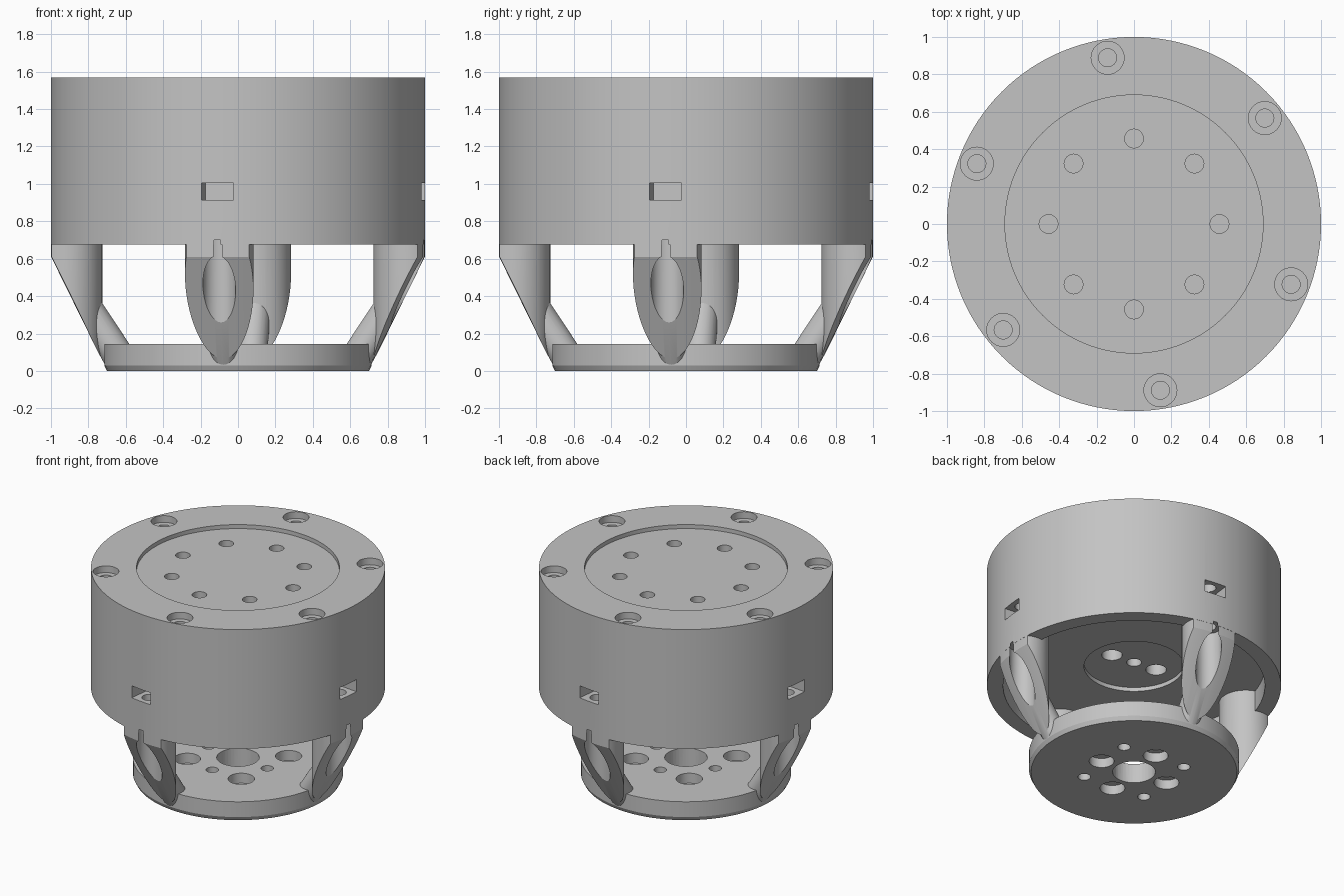
import bpy, bmesh
from math import radians, pi, cos, sin
from mathutils import Matrix, Vector

cube = bpy.data.objects.get("Cube")
if cube:
    bpy.data.objects.remove(cube, do_unlink=True)

grey = bpy.data.materials.new("plain grey")
grey.use_nodes = True
grey.diffuse_color = (0.55, 0.55, 0.55, 1)
grey.node_tree.nodes["Principled BSDF"].inputs["Base Color"].default_value = (0.55, 0.55, 0.55, 1)

TWIST = -6.3        # turn of the leg pattern about z, in degrees
LEG_R = 0.914       # distance of leg screws from the axis
QUARTERS = [TWIST + 90 * i for i in range(4)]


def finish(name, bm):
    bmesh.ops.recalc_face_normals(bm, faces=bm.faces)
    mesh = bpy.data.meshes.new(name)
    bm.to_mesh(mesh)
    bm.free()
    mesh.materials.append(grey)
    obj = bpy.data.objects.new(name, mesh)
    bpy.context.collection.objects.link(obj)
    return obj


def lathe(name, profile, steps=96):
    """Solid of revolution from (radius, height) points."""
    bm = bmesh.new()
    verts = [bm.verts.new((r, 0, z)) for r, z in profile]
    edges = [bm.edges.new(p) for p in zip(verts, verts[1:])]
    bmesh.ops.spin(bm, geom=verts + edges, cent=(0, 0, 0), axis=(0, 0, 1),
                   angle=2 * pi, steps=steps)
    bmesh.ops.remove_doubles(bm, verts=bm.verts, dist=1e-4)
    return finish(name, bm)


def rod(name, start, end, radius, sides=40):
    """Round rod between two points."""
    a, b = Vector(start), Vector(end)
    turn = (b - a).to_track_quat('Z', 'Y').to_matrix().to_4x4()
    bm = bmesh.new()
    bmesh.ops.create_cone(bm, cap_ends=True, segments=sides, radius1=radius,
                          radius2=radius, depth=(b - a).length,
                          matrix=Matrix.Translation((a + b) / 2) @ turn)
    return finish(name, bm)


def combine(target, other, operation, keep=False):
    mod = target.modifiers.new("combine", 'BOOLEAN')
    mod.operation, mod.object, mod.solver = operation, other, 'EXACT'
    bpy.context.view_layer.objects.active = target
    bpy.ops.object.modifier_apply(modifier=mod.name)
    if not keep:
        bpy.data.objects.remove(other, do_unlink=True)


def drill(target, dist, angle, radius, low, high, sides=40):
    """Vertical hole at a polar position."""
    x, y = dist * cos(radians(angle)), dist * sin(radians(angle))
    combine(target, rod("drill", (x, y, low), (x, y, high), radius, sides), 'DIFFERENCE')


# Housing with recessed lid and open underside
housing = lathe("housing", [(0, 0.86), (0.34, 0.86), (0.34, 0.83), (0.89, 0.83),
                            (0.89, 0.675), (1, 0.675), (1, 1.57), (0.69, 1.57),
                            (0.69, 1.54), (0, 1.54)], 128)
for i in range(8):                                   # lid holes
    drill(housing, 0.457, 45 * i, 0.05, 1.38, 1.7)
for i in range(6):                                   # counterbored rim screws
    drill(housing, 0.9, 39 + 60 * i, 0.088, 1.52, 1.7)
    drill(housing, 0.9, 39 + 60 * i, 0.048, 0.8301, 1.6)
drill(housing, 0, 0, 0.05, 0.7, 1.15)                # underside holes
for side in (0, 180):
    drill(housing, 0.18, TWIST + side, 0.07, 0.7, 1.15)
for angle in QUARTERS:                               # nut slots and leg screws
    bm = bmesh.new()
    bmesh.ops.create_cube(bm, size=1, matrix=Matrix.Rotation(radians(angle), 4, 'Z')
                          @ Matrix.Translation((0.96, 0, 0.96)) @ Matrix.Diagonal((0.3, 0.17, 0.09, 1)))
    combine(housing, finish("slot", bm), 'DIFFERENCE')
    drill(housing, LEG_R, angle, 0.05, 0.6, 1.15)

# Base plate with stepped holes
plate = lathe("base_plate", [(0, 0), (0.7, 0), (0.715, 0.03), (0.715, 0.145), (0, 0.145)])
drill(plate, 0, 0, 0.145, -0.1, 0.3)
for angle in QUARTERS:
    drill(plate, 0.265, angle, 0.043, -0.1, 0.3)
    drill(plate, 0.265, angle, 0.085, -0.1, 0.07)
    drill(plate, 0.345, angle + 45, 0.043, -0.1, 0.3)
    drill(plate, 0.345, angle + 45, 0.09, 0.07, 0.3)

# Leg: upright post plus slanted strut, trimmed to a tapering envelope
leg = rod("leg", (LEG_R, 0, 0.02), (LEG_R, 0, 0.832), 0.183, 64)
combine(leg, rod("strut", (0.604, 0, 0.02), (0.9, 0, 0.464), 0.085), 'UNION')
envelope = lathe("envelope", [(0, 0.002), (0.7, 0.002), (0.999, 0.61), (0.999, 0.831), (0, 0.831)], 128)
combine(leg, envelope, 'INTERSECT')
drill(leg, LEG_R, 0, 0.0875, 0.1, 0.7, 48)
drill(leg, LEG_R, 0, 0.05, 0.6, 0.9)

# Screw channels also nick the lower rim of the housing
for angle in QUARTERS:
    drill(housing, LEG_R, angle, 0.0875, 0.6, 0.7, 48)

legs = [leg]
for i, angle in enumerate(QUARTERS):
    if i:
        legs.append(bpy.data.objects.new(f"leg_{i + 1}", leg.data))
        bpy.context.collection.objects.link(legs[-1])
    legs[i].rotation_euler.z = radians(angle)

# Smooth round walls, crisp edges
bpy.ops.object.select_all(action='DESELECT')
for obj in (housing, plate, leg):
    obj.select_set(True)
bpy.context.view_layer.objects.active = housing
bpy.ops.object.shade_smooth_by_angle(angle=radians(25))
